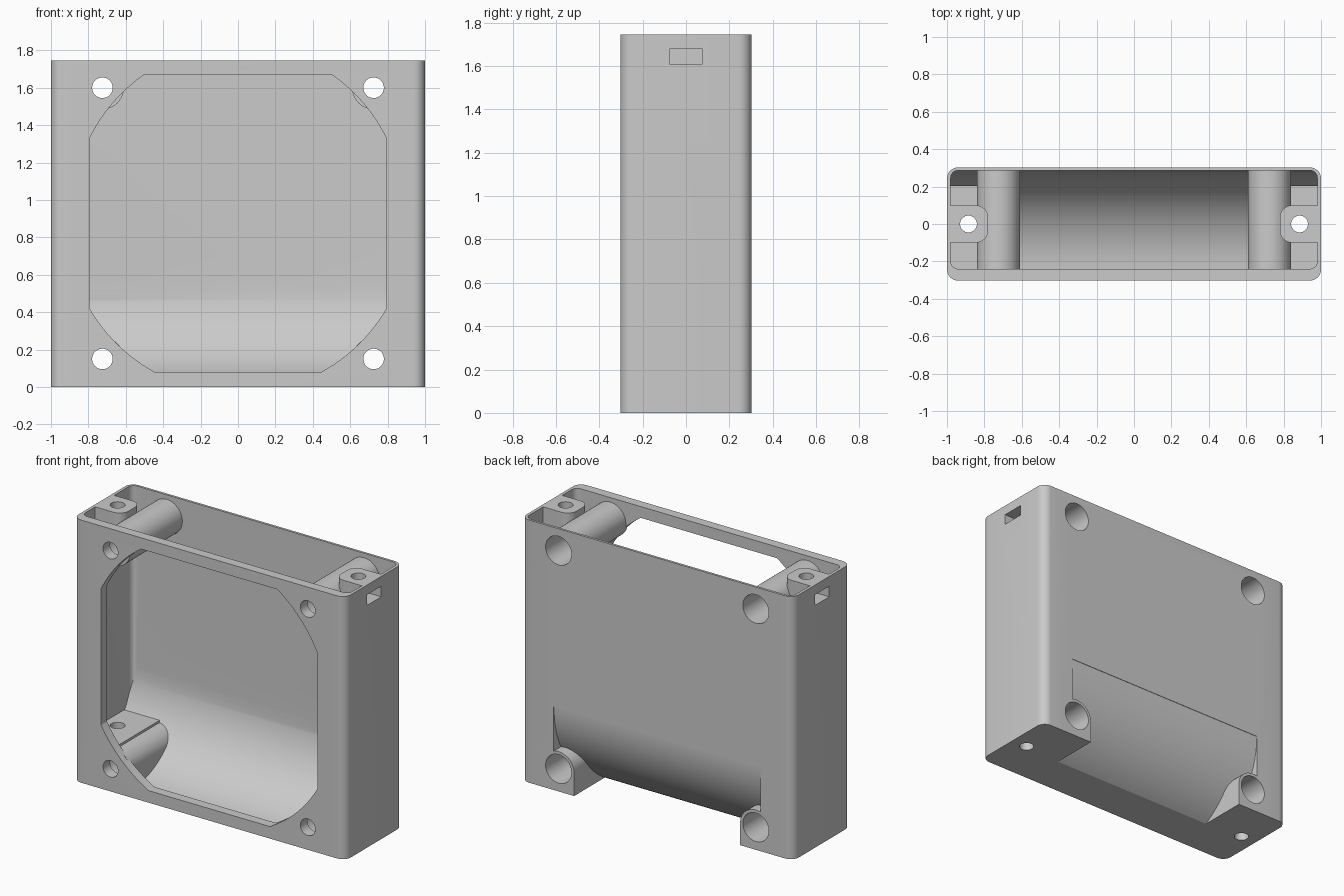
import bpy, bmesh, math
from mathutils import Vector

if "Cube" in bpy.data.objects:
    bpy.data.objects.remove(bpy.data.objects["Cube"])

H = 1.745                      # housing height
D = 0.303                      # half depth
BX, LOW, HIGH = 0.725, 0.15, 1.6   # screw boss positions

grey = bpy.data.materials.new("plain grey")
grey.diffuse_color = (0.595, 0.595, 0.595, 1)
grey.use_nodes = True
grey.node_tree.nodes["Principled BSDF"].inputs["Base Color"].default_value = grey.diffuse_color


def prism(name, pts, axis, a, b):
    """Extrude a 2D outline along an axis from a to b."""
    place = {'x': lambda p, t: (t, p[0], p[1]),
             'y': lambda p, t: (p[0], t, p[1]),
             'z': lambda p, t: (p[0], p[1], t)}[axis]
    bm = bmesh.new()
    face = bm.faces.new([bm.verts.new(place(p, a)) for p in pts])
    ext = bmesh.ops.extrude_face_region(bm, geom=[face])
    shift = Vector(place((0, 0), b - a))
    bmesh.ops.translate(bm, vec=shift, verts=[v for v in ext['geom'] if isinstance(v, bmesh.types.BMVert)])
    bmesh.ops.recalc_face_normals(bm, faces=bm.faces[:])
    me = bpy.data.meshes.new(name)
    bm.to_mesh(me)
    bm.free()
    me.materials.append(grey)
    ob = bpy.data.objects.new(name, me)
    bpy.context.collection.objects.link(ob)
    return ob


def arc(cx, cy, r, a0, a1, n):
    return [(cx + r * math.cos(math.radians(a0 + (a1 - a0) * i / n)),
             cy + r * math.sin(math.radians(a0 + (a1 - a0) * i / n))) for i in range(n + 1)]


def circle(cx, cy, r, n=48):
    return arc(cx, cy, r, 0, 360, n)[:-1]


def rect(x0, x1, y0, y1):
    return [(x0, y0), (x1, y0), (x1, y1), (x0, y1)]


def round_rect(x0, x1, y0, y1, r, n=8):
    return (arc(x1 - r, y1 - r, r, 0, 90, n) + arc(x0 + r, y1 - r, r, 90, 180, n)
            + arc(x0 + r, y0 + r, r, 180, 270, n) + arc(x1 - r, y0 + r, r, 270, 360, n))


def combine(target, tool, op):
    """Apply a boolean and remove the tool."""
    mod = target.modifiers.new(op, 'BOOLEAN')
    mod.operation, mod.object, mod.solver = op, tool, 'EXACT'
    bpy.context.view_layer.update()
    dg = bpy.context.evaluated_depsgraph_get()
    me = bpy.data.meshes.new_from_object(target.evaluated_get(dg))
    target.modifiers.clear()
    target.data = me
    bpy.data.objects.remove(tool)


def add(tool):
    combine(body, tool, 'UNION')


def cut(tool):
    combine(body, tool, 'DIFFERENCE')


# Outer shell, open at the top, with a curved floor inside
body = prism("fan_housing", round_rect(-1, 1, -D, D, 0.06), 'z', 0, H)
cavity = prism("cavity", round_rect(-0.98, 0.98, -0.24, 0.287, 0.04), 'z', -0.1, H + 0.1)
floor_curve = arc(-0.24, 0.55, 0.527, -90, 0, 32)
scoop = prism("scoop", [(-0.5, 0.023)] + floor_curve + [(0.287, 0.7), (0.4, 0.7), (0.4, 2), (-0.5, 2)],
              'x', -1.2, 1.2)
combine(cavity, scoop, 'INTERSECT')
cut(cavity)

# Front opening: four flat sides joined by arcs
def corner(cz, r, z, a=0.795):
    """Angles where a corner arc meets the side and the top or bottom."""
    return math.degrees(math.acos(a / r)), math.degrees(math.asin(abs(z - cz) / r))

(s1, t), (s2, b) = corner(0.944, 0.882, 1.67), corner(0.885, 0.92, 0.08)
opening = (arc(0, 0.944, 0.882, s1, t, 12) + arc(0, 0.944, 0.882, 180 - t, 180 - s1, 12)
           + arc(0, 0.885, 0.92, 180 + s2, 180 + b, 12) + arc(0, 0.885, 0.92, -b, -s2, 12))
cut(prism("opening", opening, 'y', -0.4, -0.2))

# Flat-topped blocks in the lower corners
for s in (-1, 1):
    x0, x1 = sorted((s * 0.72, s * 0.99))
    add(prism("corner_block", rect(x0, x1, -0.26, 0.205), 'z', 0.1, 0.28))

# Curved recess under the back
end = -math.degrees(math.asin(0.55 / 0.633))
recess = arc(-0.333, 0.55, 0.633, 0, end, 32)
cut(prism("recess", recess + [(-0.02, -0.1), (0.4, -0.1), (0.4, 0.55)], 'x', -0.76, 0.76))

# Screw bosses: arched at the bottom, round at the top, with mounting tabs
for s in (-1, 1):
    arch = arc(s * BX, LOW, 0.115, 0, 180, 24) + [(s * BX - 0.115, 0), (s * BX + 0.115, 0)]
    add(prism("lower_boss", arch, 'y', -0.26, D))
    add(prism("upper_boss", circle(s * BX, HIGH, 0.115), 'y', -0.26, D - 0.005))
    x0, x1 = sorted((s * 0.78, s * 1.06))
    tab = prism("tab", round_rect(x0, x1, -0.1, 0.1, 0.065), 'z', 1.55, H)
    x0, x1 = sorted((s * 0.7, s * 0.99))
    combine(tab, prism("tab_limit", rect(x0, x1, -0.2, 0.2), 'z', 1, 2), 'INTERSECT')
    add(tab)

# Screw holes, wide bores from the back, vertical holes and side nut slots
for s in (-1, 1):
    for z in (LOW, HIGH):
        cut(prism("bore", circle(s * BX, z, 0.095), 'y', -0.23, 0.4))
        cut(prism("screw_hole", circle(s * BX, z, 0.055, 32), 'y', -0.4, 0.0))
    cut(prism("vertical_hole", circle(s * 0.885, 0, 0.045, 32), 'z', -0.1, 2))
    x0, x1 = sorted((s * 0.82, s * 1.1))
    cut(prism("nut_slot", rect(x0, x1, -0.075, 0.075), 'z', 1.61, 1.68))

# Smooth the curves, keep the edges sharp
bpy.ops.object.select_all(action='DESELECT')
body.select_set(True)
bpy.context.view_layer.objects.active = body
bpy.ops.object.shade_smooth_by_angle(angle=math.radians(30))
